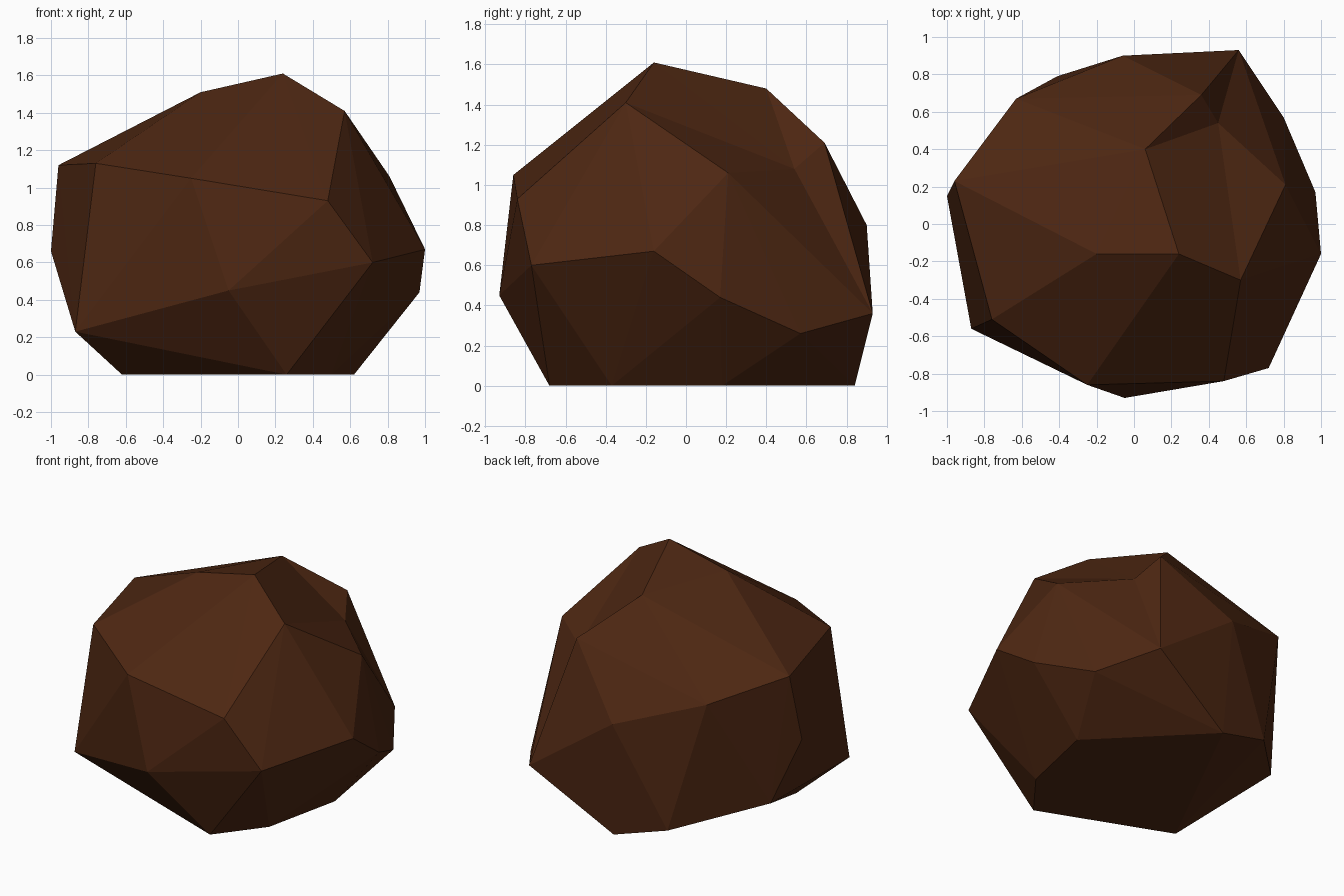
import bpy
import bmesh
from mathutils import Vector

# Remove the default cube only
default_cube = bpy.data.objects.get("Cube")
if default_cube:
    bpy.data.objects.remove(default_cube, do_unlink=True)


def make_material(name, colour):
    material = bpy.data.materials.new(name)
    material.use_nodes = True
    material.diffuse_color = colour
    shader = material.node_tree.nodes["Principled BSDF"]
    shader.inputs["Base Color"].default_value = colour
    shader.inputs["Roughness"].default_value = 0.9
    return material


# Corners of the rock, in rings from the ground up
flat_base = [
    (0.26, -0.68, 0), (0.5, -0.37, 0), (0.62, 0.18, 0),
    (-0.03, 0.84, 0), (-0.62, -0.33, 0),
]
lower_ring = [
    (-0.87, -0.56, 0.23), (-0.05, -0.93, 0.45), (0.72, -0.77, 0.6),
    (1, -0.16, 0.67), (0.97, 0.17, 0.44), (0.8, 0.57, 0.26),
    (0.56, 0.93, 0.36), (-0.41, 0.79, 0.11), (-0.87, 0.31, 0.24),
    (-1, 0.15, 0.66),
]
upper_ring = [
    (-0.76, -0.51, 1.13), (-0.25, -0.86, 1.05), (0.48, -0.84, 0.93),
    (0.81, 0.21, 1.06), (0.36, 0.69, 1.21), (-0.06, 0.9, 0.8),
    (-0.63, 0.67, 1), (-0.96, 0.23, 1.12),
]
crown = [
    (0.57, -0.3, 1.41), (0.24, -0.16, 1.61),
    (-0.2, -0.16, 1.51), (0.06, 0.4, 1.48),
]

# One corner is knocked inward: it is skinned bulging, then pushed in
bulge = Vector((0.52, 0.6, 1.17))
dent = Vector((0.45, 0.54, 1.08))


def build_rock(name, rings, material):
    bm = bmesh.new()
    for ring in rings:
        for corner in ring:
            bm.verts.new(corner)
    dented_corner = bm.verts.new(bulge)

    # Stretch a faceted skin over the corners
    skin = bmesh.ops.convex_hull(bm, input=bm.verts[:])
    loose = [v for v in skin["geom_interior"] if isinstance(v, bmesh.types.BMVert)]
    print("unused corners", [tuple(v.co) for v in loose])
    bmesh.ops.delete(bm, geom=loose, context="VERTS")
    dented_corner.co = dent

    bmesh.ops.recalc_face_normals(bm, faces=bm.faces[:])
    for face in bm.faces:
        face.smooth = False

    mesh = bpy.data.meshes.new(name)
    bm.to_mesh(mesh)
    bm.free()
    mesh.materials.append(material)
    rock = bpy.data.objects.new(name, mesh)
    bpy.context.collection.objects.link(rock)
    return rock


brown = make_material("dark_brown_stone", (0.075, 0.02, 0.006, 1))
build_rock("boulder", [flat_base, lower_ring, upper_ring, crown], brown)
